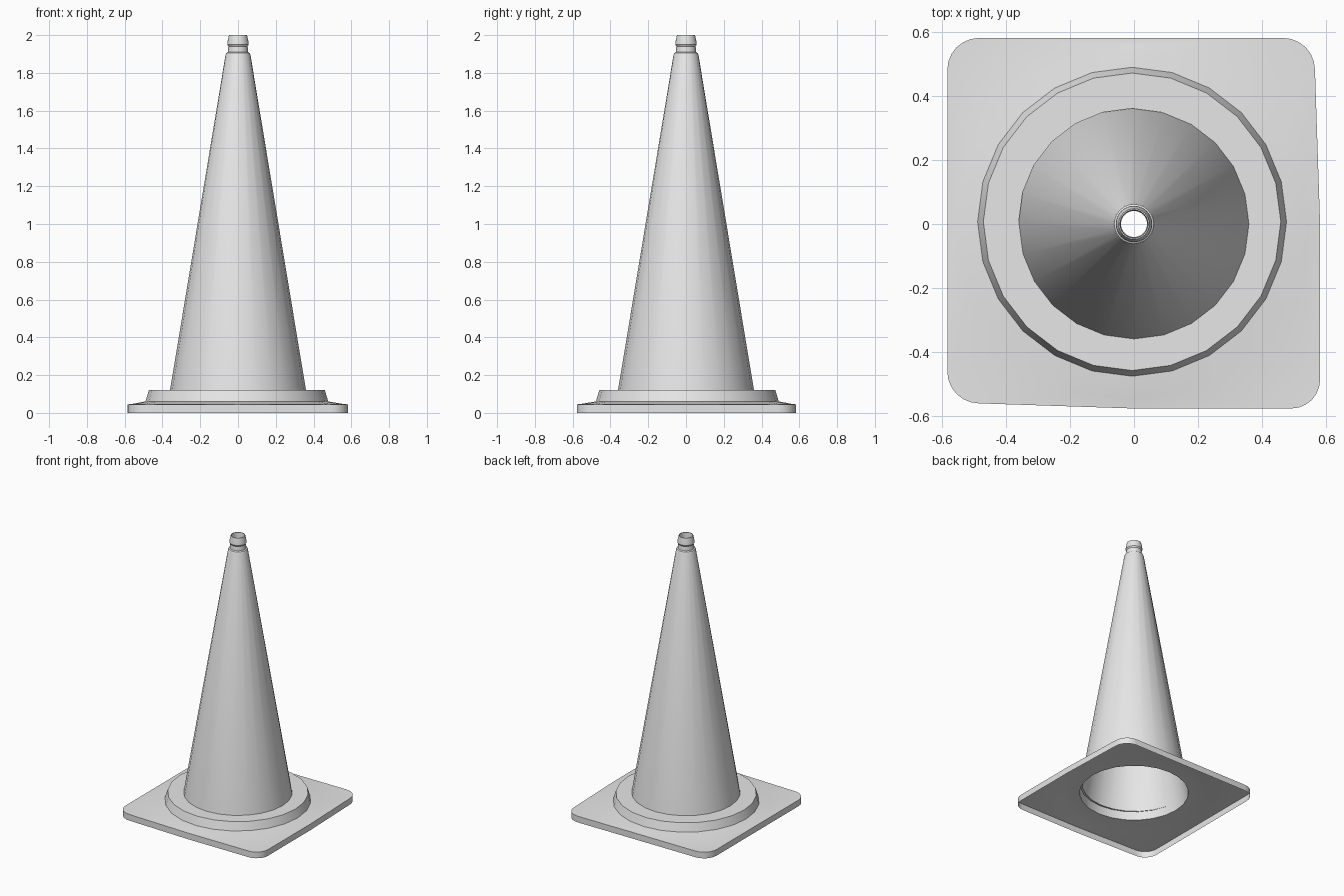
import bpy, bmesh, math

if "Cube" in bpy.data.objects:
    bpy.data.objects.remove(bpy.data.objects["Cube"])

SEGS = 24

grey = bpy.data.materials.new("plain grey")
grey.diffuse_color = (0.8, 0.8, 0.8, 1.0)
grey.use_nodes = True
grey.node_tree.nodes["Principled BSDF"].inputs["Base Color"].default_value = grey.diffuse_color


def add_ring(bm, r, z, cx=0.0, cy=0.0):
    return [bm.verts.new((cx + r * math.cos(2 * math.pi * i / SEGS),
                          cy + r * math.sin(2 * math.pi * i / SEGS), z))
            for i in range(SEGS)]


def bridge(bm, low, high):
    n = len(low)
    for i in range(n):
        j = (i + 1) % n
        bm.faces.new((low[i], low[j], high[j], high[i]))


def finish(bm, name):
    mesh = bpy.data.meshes.new(name)
    bm.normal_update()
    bm.to_mesh(mesh)
    bm.free()
    mesh.materials.append(grey)
    ob = bpy.data.objects.new(name, mesh)
    bpy.context.collection.objects.link(ob)
    bpy.ops.object.select_all(action='DESELECT')
    ob.select_set(True)
    bpy.context.view_layer.objects.active = ob
    bpy.ops.object.shade_smooth_by_angle(angle=math.radians(30))
    return ob


def lathe(name, profile, cx=0.0, cy=0.0):
    bm = bmesh.new()
    rings = [add_ring(bm, r, z, cx, cy) for r, z in profile]
    for low, high in zip(rings, rings[1:]):
        bridge(bm, low, high)
    return finish(bm, name)


# Hollow conical body with stepped neck, collar and inner lip
lathe("cone_body", [(0.367, 0.06), (0.36, 0.12), (0.066, 1.895), (0.062, 1.905),
                    (0.054, 1.91), (0.051, 1.94), (0.057, 1.95), (0.056, 1.962),
                    (0.048, 2.0), (0.044, 2.0), (0.041, 1.96), (0.042, 1.9)])

# Raised round step at the foot of the cone
lathe("foot_ring", [(0.484, 0.06), (0.466, 0.12), (0.355, 0.12)], -0.006, 0.007)

# Base outline: slightly uneven rounded square, counter-clockwise
corners = [(0.467, 0.483, 0.10, 0), (-0.485, 0.483, 0.10, 90),
           (-0.485, -0.462, 0.10, 180), (0.493, -0.488, 0.09, 270)]
outline = []
for cx, cy, r, start in corners:
    for k in range(7):
        a = math.radians(start + 15 * k)
        outline.append((cx + r * math.cos(a), cy + r * math.sin(a)))
    if start == 180:
        outline.append((0.0, -0.578))
outline.append((0.583, 0.0))

# Open-bottomed base: rim wall, flat deck, gentle slope, inner shelf
bm = bmesh.new()
rim_low = [bm.verts.new((x, y, 0.0)) for x, y in outline]
rim_high = [bm.verts.new((x, y, 0.045)) for x, y in outline]
bridge(bm, rim_low, rim_high)
slope_low = add_ring(bm, 0.555, 0.048, -0.003, 0.003)
slope_high = add_ring(bm, 0.488, 0.06, -0.006, 0.007)
shelf = add_ring(bm, 0.367, 0.06)
bridge(bm, slope_low, slope_high)
bridge(bm, slope_high, shelf)
edges = []
for loop in (rim_high, slope_low):
    for i in range(len(loop)):
        edges.append(bm.edges.get((loop[i], loop[(i + 1) % len(loop)])))
bmesh.ops.triangle_fill(bm, use_beauty=True, edges=edges, normal=(0, 0, 1))
bmesh.ops.recalc_face_normals(bm, faces=bm.faces)
if sum(f.normal.z * f.calc_area() for f in bm.faces) < 0:
    bmesh.ops.reverse_faces(bm, faces=bm.faces)
finish(bm, "base_plate")
